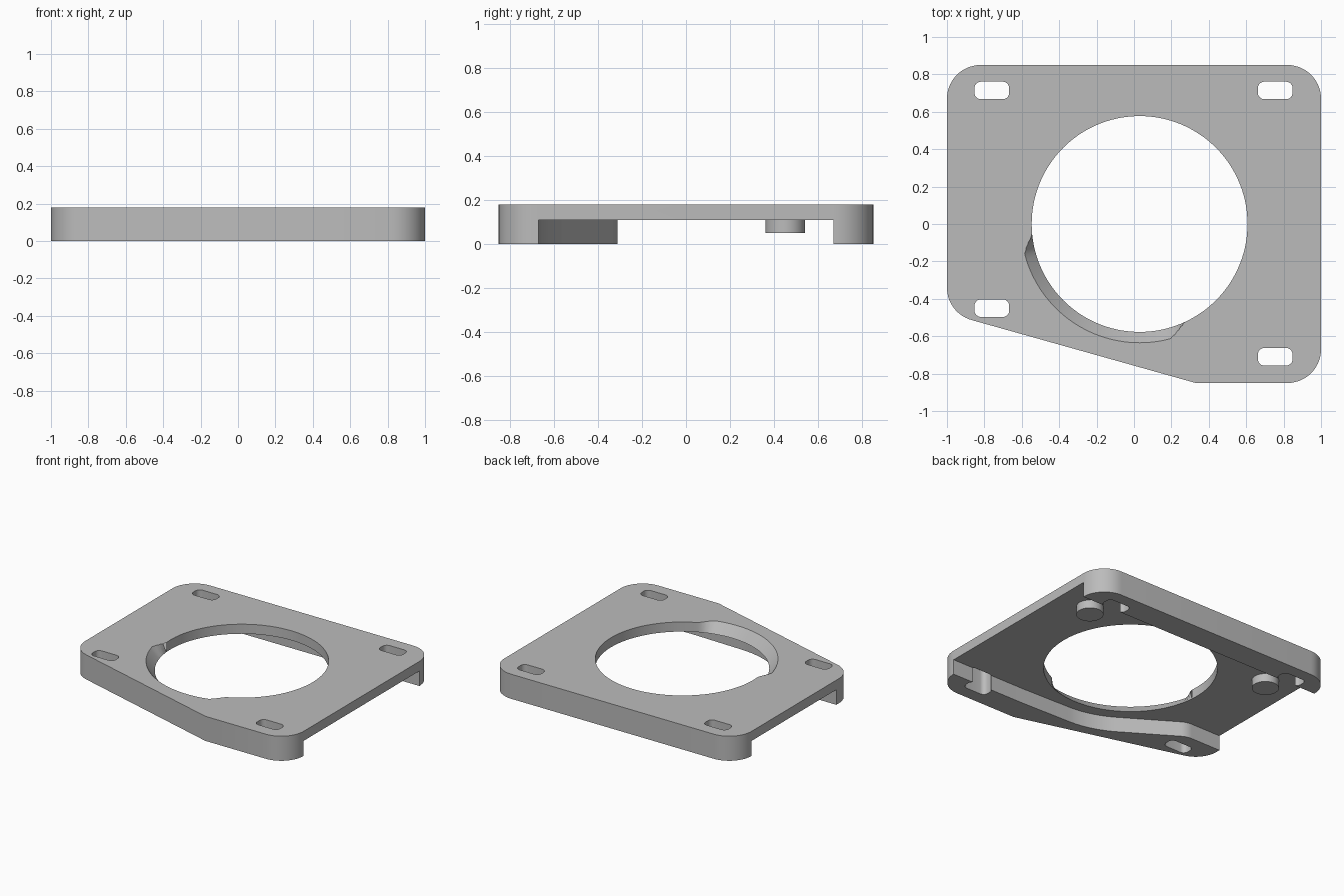
import bpy, bmesh
from math import cos, sin, radians, acos, atan2, hypot, degrees

if "Cube" in bpy.data.objects:
    bpy.data.objects.remove(bpy.data.objects["Cube"])

TOP, SHELF = 0.18, 0.11
HOLE_X, HOLE_R = 0.03, 0.577

grey = bpy.data.materials.new("mid grey")
grey.use_nodes = True
colour = (0.5, 0.5, 0.5, 1)
grey.diffuse_color = colour
grey.node_tree.nodes["Principled BSDF"].inputs["Base Color"].default_value = colour


def arc(cx, cy, r, start, end, steps=14):
    angles = [radians(start + (end - start) * i / steps) for i in range(steps + 1)]
    return [(cx + r * cos(a), cy + r * sin(a)) for a in angles]


def loft(name, rings):
    """Solid through matching rings, each given as (points, height)."""
    bm = bmesh.new()
    loops = [[bm.verts.new((x, y, z)) for x, y in pts] for pts, z in rings]
    n = len(loops[0])
    for low, high in zip(loops, loops[1:]):
        for i in range(n):
            j = (i + 1) % n
            bm.faces.new((low[i], low[j], high[j], high[i]))
    bm.faces.new(loops[0][::-1])
    bm.faces.new(loops[-1])
    bmesh.ops.recalc_face_normals(bm, faces=bm.faces)
    mesh = bpy.data.meshes.new(name)
    bm.to_mesh(mesh)
    bm.free()
    mesh.materials.append(grey)
    obj = bpy.data.objects.new(name, mesh)
    bpy.context.collection.objects.link(obj)
    return obj


def prism(name, pts, low, high):
    return loft(name, [(pts, low), (pts, high)])


def rounded_box(cx, cy, hx, hy, r):
    pts = []
    for k, (sx, sy) in enumerate([(1, 1), (-1, 1), (-1, -1), (1, -1)]):
        pts += arc(cx + sx * (hx - r), cy + sy * (hy - r), r, 90 * k, 90 * k + 90, 6)
    return pts


# Plate outline: three square corners and one slanted front edge
R = 0.18
slant = 254.5
outline = (arc(0.82, 0.67, R, 0, 90) + arc(-0.82, 0.67, R, 90, 180)
           + arc(-0.82, -0.34, R, 180, slant) + [(0.33, -0.85)]
           + arc(0.82, -0.67, R, 270, 360))
plate = prism("base_plate", outline, 0, TOP)

# Underside pocket leaving the back rail and the curved front rail
slot_x, slot_y, boss_r, bend_r = -0.76, -0.45, 0.14, 0.66
dx, dy = slot_x - HOLE_X, slot_y
tangent = degrees(atan2(dy, dx) + acos((boss_r + bend_r) / hypot(dx, dy))) % 360
wall_y = slot_y + boss_r
pocket = ([(1.2, 0.67), (-1.2, 0.67), (-1.2, wall_y)]
          + arc(slot_x, slot_y, boss_r, 90, tangent - 180)
          + arc(HOLE_X, 0, bend_r, tangent, 270) + [(0.4, -0.67), (1.2, -0.67)])
cutters = [prism("pocket_cutter", pocket, -0.1, SHELF)]


# Round opening with a flared section at the front
def flare(deg):
    return max(0, min(1, (deg - 186) / 8.5, (294.5 - deg) / 9))


def opening(widen):
    pts = []
    for i in range(144):
        deg = i * 2.5
        r = HOLE_R + widen * flare(deg)
        pts.append((HOLE_X + r * cos(radians(deg)), r * sin(radians(deg))))
    return pts


slope = 0.058 / (TOP - SHELF)
cutters.append(loft("opening_cutter", [(opening(0), 0.05), (opening(0), SHELF),
                                       (opening(slope * (0.2 - SHELF)), 0.2)]))

# Mounting slots
for x, y in [(0.755, 0.714), (-0.76, 0.714), (-0.76, -0.45), (0.755, -0.71)]:
    cutters.append(prism("slot_cutter", rounded_box(x, y, 0.093, 0.047, 0.035), -0.1, 0.3))

bpy.context.view_layer.objects.active = plate
for cutter in cutters:
    mod = plate.modifiers.new("cut", "BOOLEAN")
    mod.operation, mod.solver, mod.object = "DIFFERENCE", "EXACT", cutter
    bpy.ops.object.modifier_apply(modifier=mod.name)
for cutter in cutters:
    bpy.data.objects.remove(cutter)

# Locating pegs under the plate
pegs = [prism(f"{side}_peg", arc(x, 0.45, 0.09, 0, 352.5, 47), 0.05, SHELF + 0.01)
        for side, x in (("left", 0.76), ("right", -0.76))]

for obj in [plate] + pegs:
    bpy.ops.object.select_all(action="DESELECT")
    obj.select_set(True)
    bpy.context.view_layer.objects.active = obj
    bpy.ops.object.shade_smooth_by_angle(angle=radians(25))
